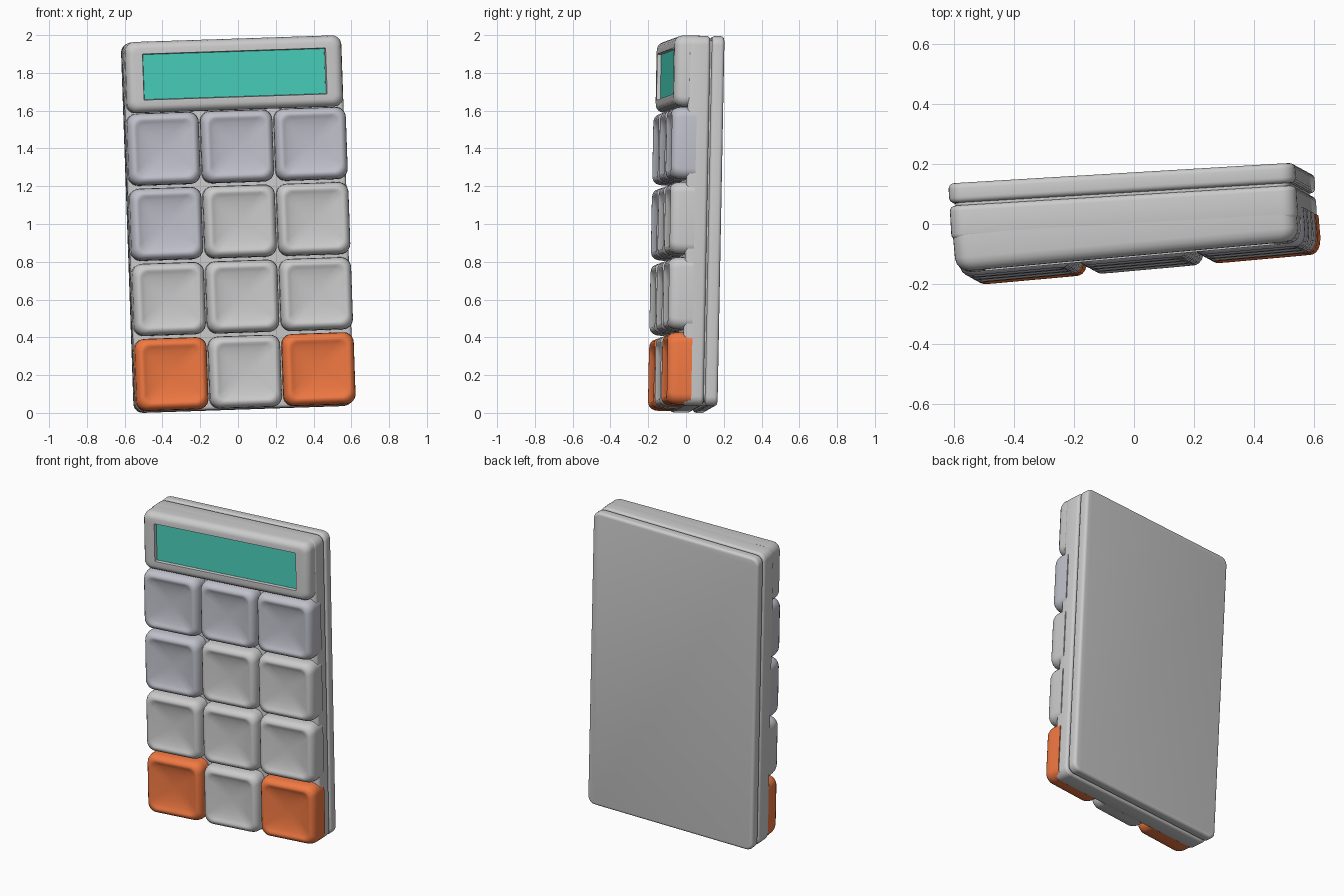
import bpy, bmesh, math
from mathutils import Matrix, Vector

if "Cube" in bpy.data.objects:
    bpy.data.objects.remove(bpy.data.objects["Cube"])

# Leaning frame shared by all parts
Z = Vector((-0.035, 0.019, 1)).normalized()
Y = Z.cross(Vector((1, 0.06, 0.035))).normalized()
X = Y.cross(Z)
FRAME = Matrix.Translation((0, 0, 1)) @ Matrix((X, Y, Z)).transposed().to_4x4()
TWIST = 0.03  # front parts are thicker on the left


def material(name, rgb):
    m = bpy.data.materials.new(name)
    m.diffuse_color = (*rgb, 1)
    m.use_nodes = True
    m.node_tree.nodes["Principled BSDF"].inputs["Base Color"].default_value = m.diffuse_color
    return m


ORANGE = material("orange", (0.88, 0.19, 0.055))
TEAL = material("teal", (0.065, 0.62, 0.49))
PALE = material("pale_grey", (0.53, 0.53, 0.6))


def loop(hw, hh, r, n=6):
    pts = []
    for k, (sx, sz) in enumerate(((1, 1), (-1, 1), (-1, -1), (1, -1))):
        for i in range(n + 1):
            a = math.pi / 2 * (k + i / n)
            pts.append((sx * (hw - r) + r * math.cos(a), sz * (hh - r) + r * math.sin(a)))
    return pts


def loft(name, rings, pos, twist=0, mat=None):
    """Stack rounded rectangles (half width, half height, radius, height) toward the front."""
    bm = bmesh.new()
    rows = [[bm.verts.new((x, -d, z)) for x, z in loop(hw, hh, r)] for hw, hh, r, d in rings]
    for a, b in zip(rows, rows[1:]):
        for i in range(len(a)):
            j = (i + 1) % len(a)
            bm.faces.new((a[i], a[j], b[j], b[i]))
    bm.faces.new(rows[0])
    bm.faces.new(rows[-1])
    bmesh.ops.recalc_face_normals(bm, faces=bm.faces)
    bm.transform(FRAME @ Matrix.Translation(pos) @ Matrix.Rotation(twist, 4, 'Z'))
    me = bpy.data.meshes.new(name)
    bm.to_mesh(me)
    bm.free()
    ob = bpy.data.objects.new(name, me)
    bpy.context.collection.objects.link(ob)
    if mat:
        me.materials.append(mat)
    bpy.ops.object.select_all(action='DESELECT')
    ob.select_set(True)
    bpy.context.view_layer.objects.active = ob
    bpy.ops.object.shade_smooth_by_angle(angle=math.radians(40))
    return ob


def slab(hw, hh, r, depth, b, n=4):
    """Rings of a slab with both rims rounded by b."""
    half = []
    for i in range(n + 1):
        a = math.pi / 2 * i / n
        o = b * (1 - math.sin(a))
        half.append((o, b * (1 - math.cos(a))))
    prof = half + [(o, depth - d) for o, d in reversed(half)]
    return [(hw - o, hh - o, r - o, d) for o, d in prof]


# Case: back cover, recessed seam, main body
loft("back_cover", slab(0.58, 0.98, 0.05, 0.066, 0.018), (0, 0.152, 0))
loft("seam_core", slab(0.56, 0.96, 0.04, 0.06, 0.005), (0, 0.11, 0))
loft("main_body", slab(0.58, 0.98, 0.05, 0.113, 0.018), (0, 0.077, 0))

# Screen surround with recess, and the screen
loft("screen_surround", [
    (0.575, 0.188, 0.05, 0), (0.575, 0.188, 0.05, 0.075), (0.571, 0.184, 0.05, 0.093),
    (0.561, 0.175, 0.045, 0.108), (0.547, 0.162, 0.035, 0.117), (0.532, 0.15, 0.03, 0.12),
    (0.487, 0.122, 0.004, 0.12), (0.483, 0.119, 0.004, 0.098)], (0, -0.006, 0.792), TWIST)
loft("screen", slab(0.4835, 0.1195, 0.004, 0.01, 0.0005, 1), (0, -0.096, 0.792), TWIST, TEAL)

# Dished keys, four rows of three
KEY = [(0.191, 0.055, 0), (0.191, 0.055, 0.07), (0.188, 0.055, 0.095), (0.181, 0.053, 0.112),
       (0.171, 0.05, 0.123), (0.16, 0.045, 0.128), (0.151, 0.04, 0.127), (0.142, 0.038, 0.122),
       (0.125, 0.036, 0.116), (0.095, 0.034, 0.110), (0.06, 0.03, 0.106), (0.02, 0.015, 0.104)]
for row in range(4):
    for col in range(3):
        u = 0.004 + (col - 1) * 0.391
        mat = PALE if row == 0 or (row, col) == (1, 0) else None
        if row == 3 and col != 1:
            mat = ORANGE
        loft(f"key_{row + 1}_{col + 1}", [(h, h, r, d) for h, r, d in KEY],
             (u, -0.007 + TWIST * u, 0.41 - row * 0.398), TWIST, mat)
